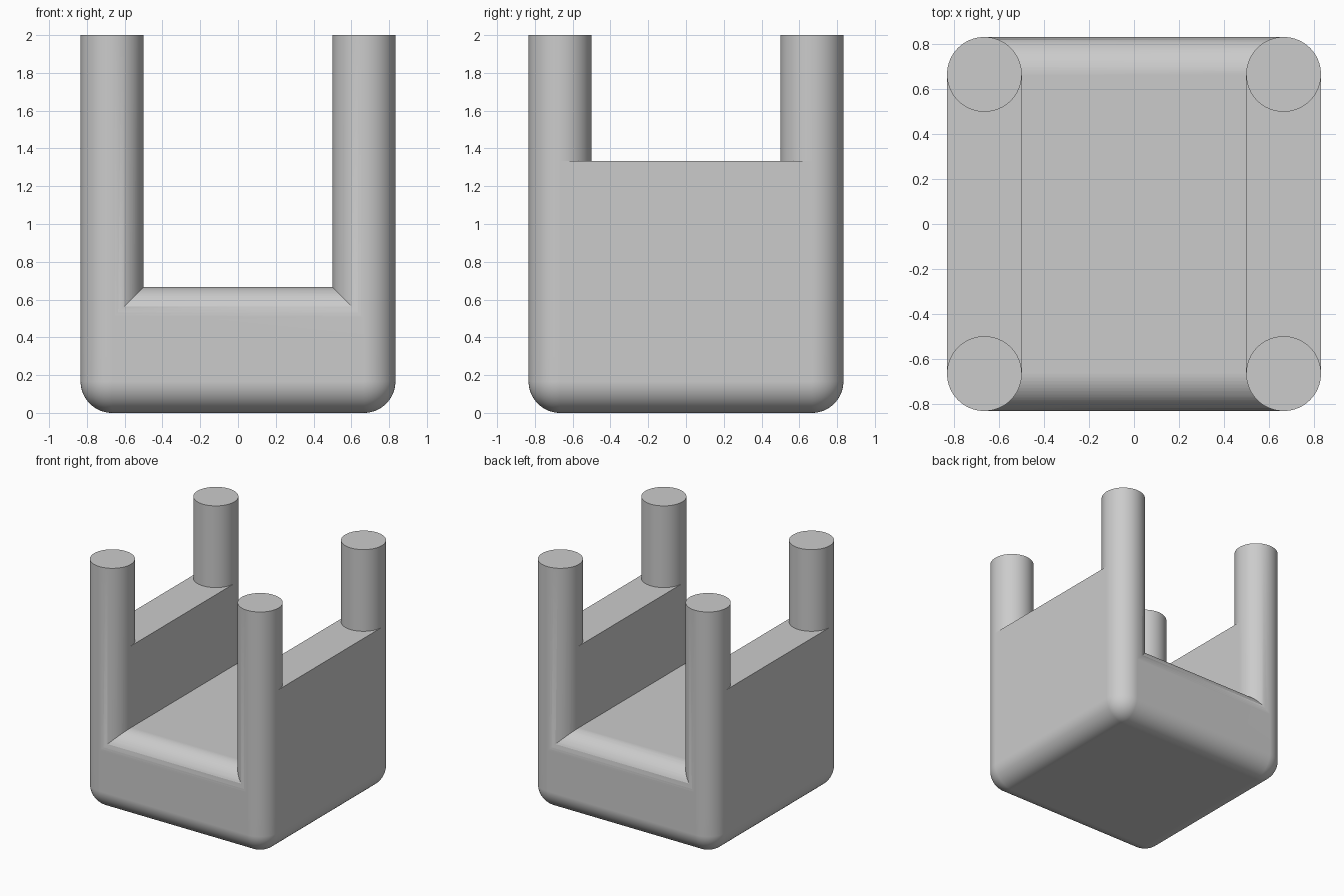
import bpy, bmesh, math
from mathutils import Matrix, Vector

cube = bpy.data.objects.get("Cube")
if cube:
    bpy.data.objects.remove(cube, do_unlink=True)

R = 1 / 6          # rounding radius, also the post radius
HALF = 5 * R       # half width of the body
SEG = 16           # segments per quarter turn

grey = bpy.data.materials.new("plain_grey")
grey.use_nodes = True
grey.diffuse_color = (0.6, 0.6, 0.6, 1)
grey.node_tree.nodes["Principled BSDF"].inputs["Base Color"].default_value = (0.6, 0.6, 0.6, 1)


def finish(name, bm):
    mesh = bpy.data.meshes.new(name)
    bm.to_mesh(mesh)
    bm.free()
    mesh.materials.append(grey)
    obj = bpy.data.objects.new(name, mesh)
    bpy.context.collection.objects.link(obj)
    return obj


def box(name, low, high, bevel=0):
    low, high = Vector(low), Vector(high)
    bm = bmesh.new()
    place = Matrix.Translation((low + high) / 2) @ Matrix.Diagonal((*(high - low), 1))
    bmesh.ops.create_cube(bm, size=1, matrix=place)
    if bevel:
        bmesh.ops.bevel(bm, geom=bm.edges[:], offset=bevel, segments=SEG,
                        profile=0.5, affect='EDGES')
    return finish(name, bm)


def post(name, x, y, bottom, top):
    bm = bmesh.new()
    bmesh.ops.create_cone(bm, cap_ends=True, segments=4 * SEG, radius1=R, radius2=R,
                          depth=top - bottom,
                          matrix=Matrix.Translation((x, y, (bottom + top) / 2)))
    return finish(name, bm)


# Rounded floor block
body = box("open_box_with_posts", (-HALF, -HALF, 0), (HALF, HALF, 4 * R), R)

# Side walls and the four corner posts
parts = []
for side, sx in (("left", 1), ("right", -1)):
    x0, x1 = sorted((sx * 3 * R, sx * HALF))
    parts.append(box(side + "_wall", (x0, -4 * R, 2 * R), (x1, 4 * R, 8 * R)))
    for end, sy in (("front", -1), ("back", 1)):
        parts.append(post(f"{end}_{side}_post", sx * 4 * R, sy * 4 * R, 2 * R, 2))

# Fuse all parts into one solid
bpy.context.view_layer.objects.active = body
for part in parts:
    fuse = body.modifiers.new("fuse_" + part.name, 'BOOLEAN')
    fuse.operation = 'UNION'
    fuse.solver = 'EXACT'
    fuse.object = part
    bpy.ops.object.modifier_apply(modifier=fuse.name)
    bpy.data.objects.remove(part, do_unlink=True)

# Smooth rounded surfaces, crisp creases
bpy.ops.object.select_all(action='DESELECT')
body.select_set(True)
bpy.ops.object.shade_smooth_by_angle(angle=math.radians(30))
body.modifiers.new("even_shading", 'WEIGHTED_NORMAL').keep_sharp = True
